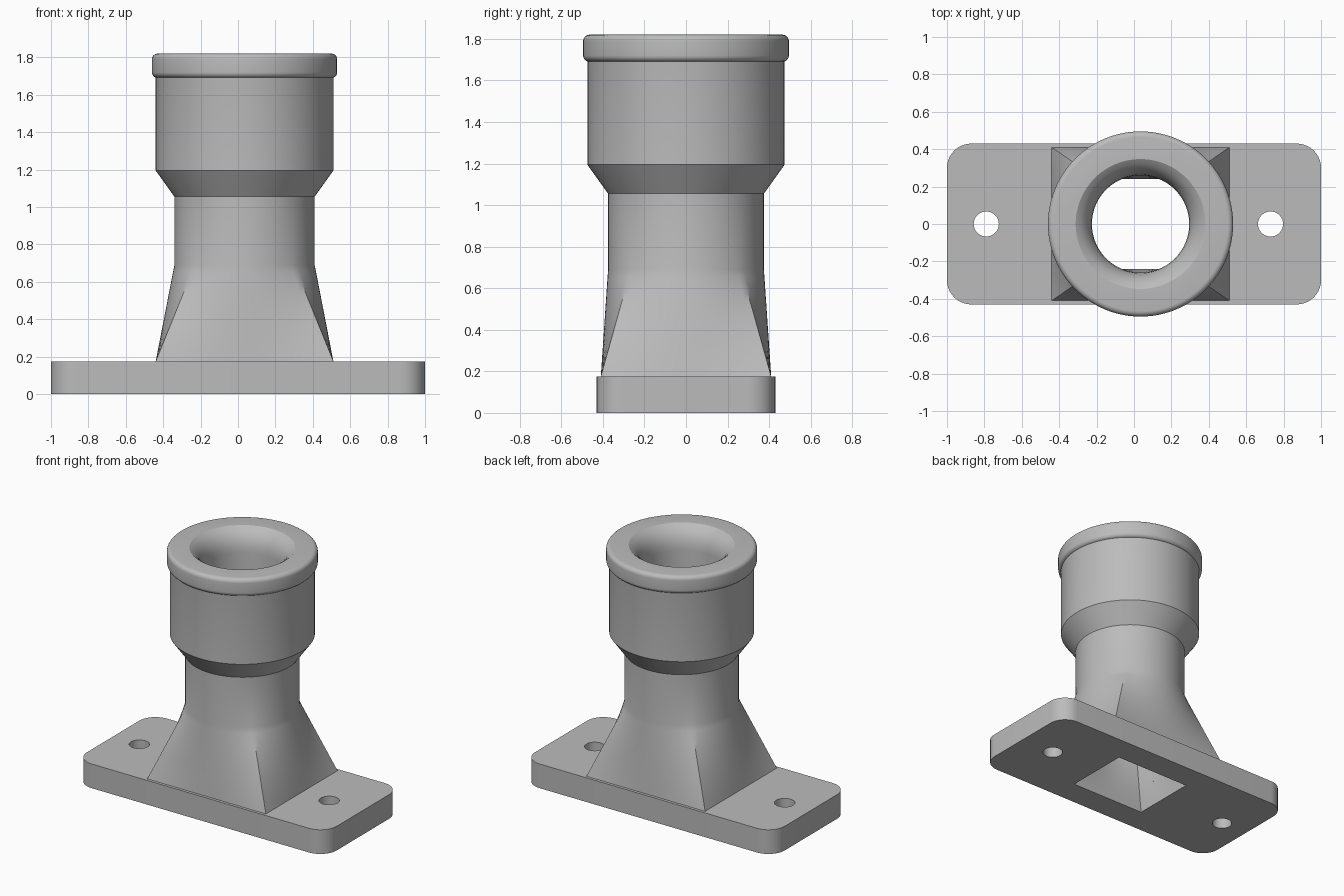
import bpy, bmesh, math

cube = bpy.data.objects.get("Cube")
if cube:
    bpy.data.objects.remove(cube)

AXIS_X = 0.035     # the pipe sits slightly off the plate centre
SEGMENTS = 96
PLATE_TOP = 0.175

grey = bpy.data.materials.new("plain_grey")
grey.use_nodes = True
colour = (0.5, 0.5, 0.5, 1)
grey.diffuse_color = colour
grey.node_tree.nodes["Principled BSDF"].inputs["Base Color"].default_value = colour


def make_object(name, bm):
    bmesh.ops.recalc_face_normals(bm, faces=bm.faces)
    mesh = bpy.data.meshes.new(name)
    bm.to_mesh(mesh)
    bm.free()
    mesh.materials.append(grey)
    obj = bpy.data.objects.new(name, mesh)
    bpy.context.collection.objects.link(obj)
    return obj


def stack(name, rings):
    """Skin a list of equal-sized point rings and cap both ends."""
    bm = bmesh.new()
    loops = [[bm.verts.new(p) for p in ring] for ring in rings]
    for low, high in zip(loops, loops[1:]):
        for i in range(len(low)):
            j = (i + 1) % len(low)
            bm.faces.new((low[i], low[j], high[j], high[i]))
    bm.faces.new(loops[0][::-1])
    bm.faces.new(loops[-1])
    return make_object(name, bm)


def blend_ring(half_x, half_y, radius, z, t):
    """Ring part way (t) from a rectangle to a circle."""
    ring = []
    for i in range(SEGMENTS):
        a = 2 * math.pi * i / SEGMENTS
        c, s = math.cos(a), math.sin(a)
        m = max(abs(c), abs(s))
        x = (1 - t) * half_x * c / m + t * radius * c
        y = (1 - t) * half_y * s / m + t * radius * s
        ring.append((AXIS_X + x, y, z))
    return ring


def loft(half_x, half_y, radius, z0, z1, steps=14):
    return [blend_ring(half_x, half_y, radius, z0 + (z1 - z0) * k / steps, k / steps)
            for k in range(steps + 1)]


def lathe(profile):
    return [blend_ring(0, 0, r, z, 1) for r, z in profile]


def arc(cr, cz, radius, start, end, steps=6):
    angles = [math.radians(start + (end - start) * k / steps) for k in range(steps + 1)]
    return [(cr + radius * math.cos(a), cz + radius * math.sin(a)) for a in angles]


def cut(obj, cutter):
    mod = obj.modifiers.new("cut", 'BOOLEAN')
    mod.operation = 'DIFFERENCE'
    mod.solver = 'EXACT'
    mod.object = cutter
    bpy.context.view_layer.objects.active = obj
    bpy.ops.object.modifier_apply(modifier=mod.name)


# Pipe: square-to-round foot, neck, flared socket and rounded collar
profile = [(0.375, 1.055), (0.475, 1.195), (0.475, 1.69)]
profile += arc(0.465, 1.72, 0.03, -70, 0) + arc(0.465, 1.79, 0.03, 0, 90)
pipe = stack("pipe_body", loft(0.475, 0.41, 0.375, PLATE_TOP, 0.69) + lathe(profile))

# Mounting plate with rounded corners
bm = bmesh.new()
outline = []
for sx, sy, start in ((1, 1, 0), (-1, 1, 90), (-1, -1, 180), (1, -1, 270)):
    outline += arc(sx * 0.87, sy * 0.30, 0.13, start, start + 90, 10)
base = bm.faces.new([bm.verts.new((x, y, 0)) for x, y in outline])
top = bmesh.ops.extrude_face_region(bm, geom=[base])["geom"]
bmesh.ops.translate(bm, vec=(0, 0, PLATE_TOP),
                    verts=[v for v in top if isinstance(v, bmesh.types.BMVert)])
plate = make_object("mounting_plate", bm)

# Bore: rectangular at the bottom, round above, flared at the mouth
mouth = [(0.26, 1.66), (0.264, 1.70), (0.275, 1.74), (0.295, 1.775),
         (0.32, 1.802), (0.347, 1.82), (0.347, 1.9)]
bore = stack("bore_cutter", [blend_ring(0.30, 0.24, 0, -0.05, 0)]
             + loft(0.30, 0.24, 0.26, 0, 0.69) + lathe(mouth))
cutters = [bore]
cut(pipe, bore)
cut(plate, bore)

# Screw holes
for x in (-0.79, 0.73):
    bm = bmesh.new()
    bmesh.ops.create_cone(bm, cap_ends=True, segments=40, radius1=0.067,
                          radius2=0.067, depth=1)
    bmesh.ops.translate(bm, vec=(x, 0, 0), verts=bm.verts)
    hole = make_object("hole_cutter", bm)
    cut(plate, hole)
    cutters.append(hole)

for cutter in cutters:
    bpy.data.objects.remove(cutter)

# Smooth shading with sharp edges kept
bpy.ops.object.select_all(action='DESELECT')
for obj in (pipe, plate):
    obj.select_set(True)
bpy.context.view_layer.objects.active = pipe
bpy.ops.object.shade_smooth_by_angle(angle=math.radians(30))
